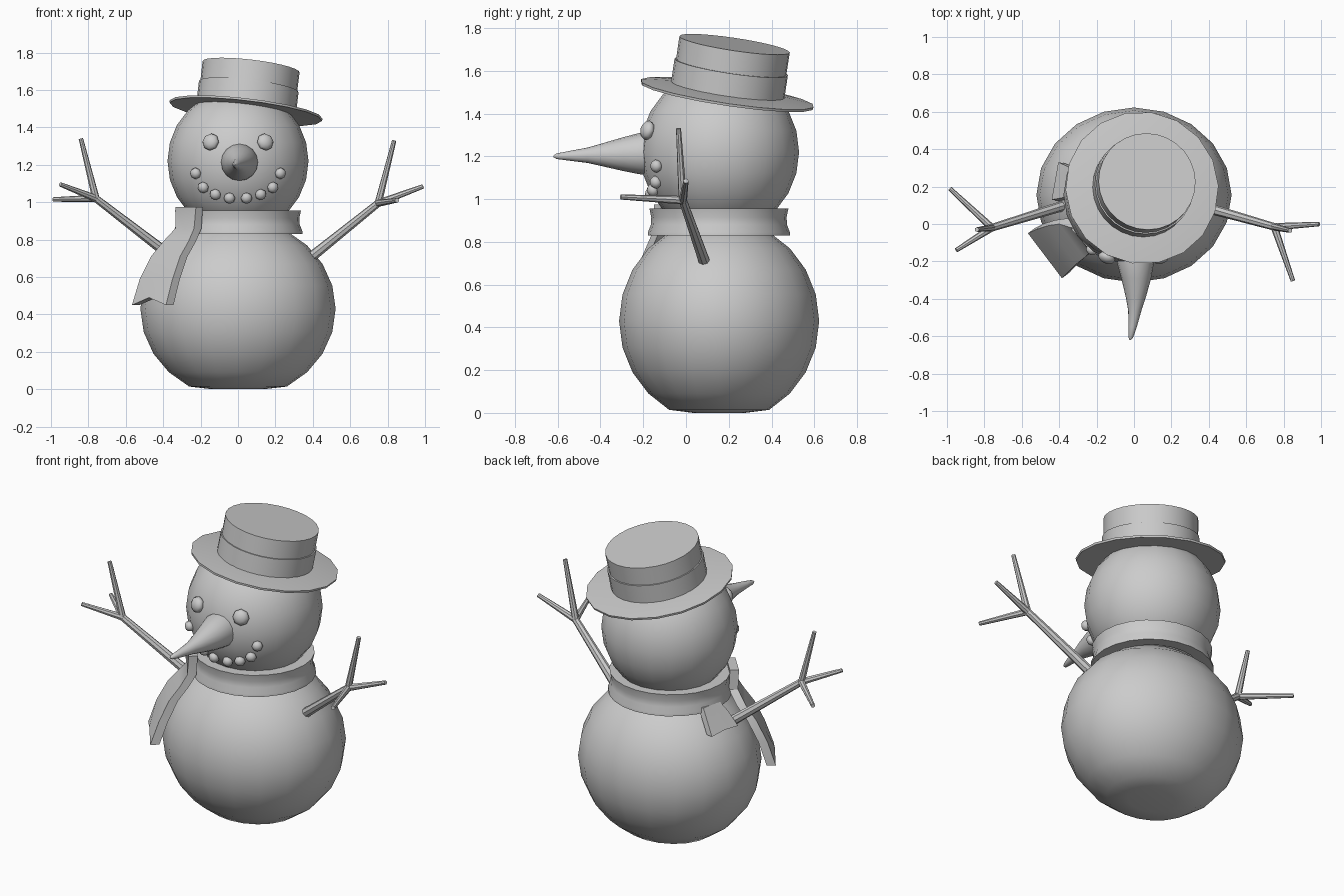
import bpy, bmesh
from math import sin, cos, pi, sqrt, radians
from mathutils import Vector, Matrix

if "Cube" in bpy.data.objects:
    bpy.data.objects.remove(bpy.data.objects["Cube"])


def finish(name, bm, angle=40):
    bmesh.ops.recalc_face_normals(bm, faces=bm.faces)
    me = bpy.data.meshes.new(name)
    bm.to_mesh(me)
    bm.free()
    me.shade_smooth()
    me.set_sharp_from_angle(angle=radians(angle))
    ob = bpy.data.objects.new(name, me)
    bpy.context.collection.objects.link(ob)
    return ob


def ellipsoid(name, loc, size, seg, rings, facing=None, floor=None):
    """Scaled sphere; its z axis may be turned to face a direction."""
    bm = bmesh.new()
    bmesh.ops.create_uvsphere(bm, u_segments=seg, v_segments=rings, radius=1)
    m = Matrix.Translation(loc)
    if facing is not None:
        m = m @ facing.to_track_quat('Z', 'Y').to_matrix().to_4x4()
    bm.transform(m @ Matrix.Diagonal((*size, 1)))
    if floor is not None:
        for v in bm.verts:
            v.co.z = max(v.co.z, floor)
    return finish(name, bm, 60)


def lathe(name, profile, sides, matrix, closed=False):
    """Revolve (radius, height) points; ends are capped or joined into a ring."""
    bm = bmesh.new()
    rows = [[bm.verts.new((r * cos(2 * pi * i / sides), r * sin(2 * pi * i / sides), z))
             for i in range(sides)] for r, z in profile]
    pairs = list(zip(rows, rows[1:]))
    if closed:
        pairs.append((rows[-1], rows[0]))
    else:
        bm.faces.new(rows[0])
        bm.faces.new(rows[-1])
    for a, b in pairs:
        for i in range(sides):
            j = (i + 1) % sides
            bm.faces.new((a[i], a[j], b[j], b[i]))
    bm.transform(matrix)
    return finish(name, bm)


def stick(name, a, b, r1, r2, sides=8):
    a, b = Vector(a), Vector(b)
    d = b - a
    m = Matrix.Translation(a) @ d.to_track_quat('Z', 'Y').to_matrix().to_4x4()
    return lathe(name, [(r1, 0), (r2, d.length)], sides, m)


def cloth(name, rows, thick, notch):
    """Strip of cloth from (left xy, right xy, z) rows, given on its outer side."""
    bm = bmesh.new()
    loops = []
    for k, (l, r, z) in enumerate(rows):
        l, r = Vector((*l, z)), Vector((*r, z))
        mid = (l + r) / 2
        if k == len(rows) - 1:
            mid.z += notch
        n = (r - l).cross(Vector((0, 0, 1))).normalized() * thick
        loops.append([bm.verts.new(p) for p in (l, mid, r, r - n, mid - n, l - n)])
    for a, b in zip(loops, loops[1:]):
        for i in range(6):
            j = (i + 1) % 6
            bm.faces.new((a[i], a[j], b[j], b[i]))
    for e in (loops[0], loops[-1]):
        bm.faces.new((e[0], e[1], e[4], e[5]))
        bm.faces.new((e[1], e[2], e[3], e[4]))
    return finish(name, bm, 35)


# Snowballs
ellipsoid("body", (0, .155, .43), (.522, .468, .48), 20, 12, floor=0.0)
HC, HR = Vector((0, .157, 1.22)), Vector((.377, .372, .385))
ellipsoid("head", HC, HR, 20, 12)


def on_head(x, z):
    """Front surface point of the head and its normal."""
    y = -sqrt(1 - (x / HR.x) ** 2 - ((z - HC.z) / HR.z) ** 2) * HR.y
    n = Vector((x / HR.x ** 2, y / HR.y ** 2, (z - HC.z) / HR.z ** 2)).normalized()
    return Vector((x, HC.y + y, z)), n


# Eyes and mouth stones
for side, s in (("left", -1), ("right", 1)):
    p, n = on_head(s * .143, 1.32)
    ellipsoid(f"eye_{side}", p + n * .008, (.047, .047, .03), 8, 6, n)
    for i, (x, z) in enumerate([(.045, 1.024), (.12, 1.043), (.184, 1.08), (.224, 1.155)]):
        p, n = on_head(s * x, z)
        ellipsoid(f"mouth_stone_{side}_{i}", p + n * .005, (.031, .031, .026), 8, 6, n)

# Carrot nose: lathe along -y, then bend slightly sideways
nose = lathe("nose", [(.1, .16), (.098, .21), (.08, .29), (.054, .39), (.036, .46),
                      (.022, .55), (.013, .605), (.004, .62)], 16,
             Matrix.Translation((0, 0, 1.213)) @ Matrix.Rotation(pi / 2, 4, 'X'))
for v in nose.data.vertices:
    t = max(0, -v.co.y - .21) / .41
    v.co.x += .008 + .03 * t - .058 * t * t
    v.co.z -= .013 * t

# Scarf: waisted collar, long front tail and short back flap
lathe("scarf_collar", [(.27, .835), (.345, .83), (.344, .845), (.33, .88), (.328, .915),
                       (.337, .957), (.25, .957)], 24,
      Matrix.Translation((0, .154, 0)) @ Matrix.Diagonal((1, .965, 1, 1)), True)
cloth("scarf_tail", [((-.334, -.03), (-.225, -.15), .975),
                     ((-.335, -.02), (-.235, -.15), .86),
                     ((-.40, .0), (-.265, -.18), .79),
                     ((-.465, -.01), (-.31, -.215), .71),
                     ((-.525, -.03), (-.35, -.255), .59),
                     ((-.567, -.05), (-.385, -.29), .45)], .05, .04)
cloth("scarf_flap", [((-.32, .29), (-.335, .16), .86),
                     ((-.36, .31), (-.385, .14), .80),
                     ((-.405, .33), (-.44, .13), .725)], .04, .01)

# Twig arms
arms = {
    "right": ((.395, .085, .71), (.75, -.015, .995),
              [(.835, -.035, 1.33), (.99, .0, 1.085), (.85, -.305, 1.01)]),
    "left": ((-.37, .1, .72), (-.76, -.02, 1.02),
             [(-.84, -.03, 1.34), (-.95, -.14, 1.095), (-.985, .19, 1.015)]),
}
for side, (root, fork, tips) in arms.items():
    stick(f"arm_{side}", root, fork, .028, .02)
    for i, tip in enumerate(tips):
        stick(f"twig_{side}_{i}", fork, tip, .02, .012)

# Tilted hat
tilt = Vector((.117, .15, 1)).to_track_quat('Z', 'Y').to_matrix().to_4x4()
H = Matrix.Translation((.043, .193, 1.495)) @ tilt
lathe("hat_brim", [(.2, -.005), (.41, -.012), (.412, .0), (.26, .018)], 18, H)
lathe("hat_band", [(.268, .005), (.268, .125), (.25, .125)], 28, H)
lathe("hat_crown", [(.26, .0), (.261, .233)], 28, H)
